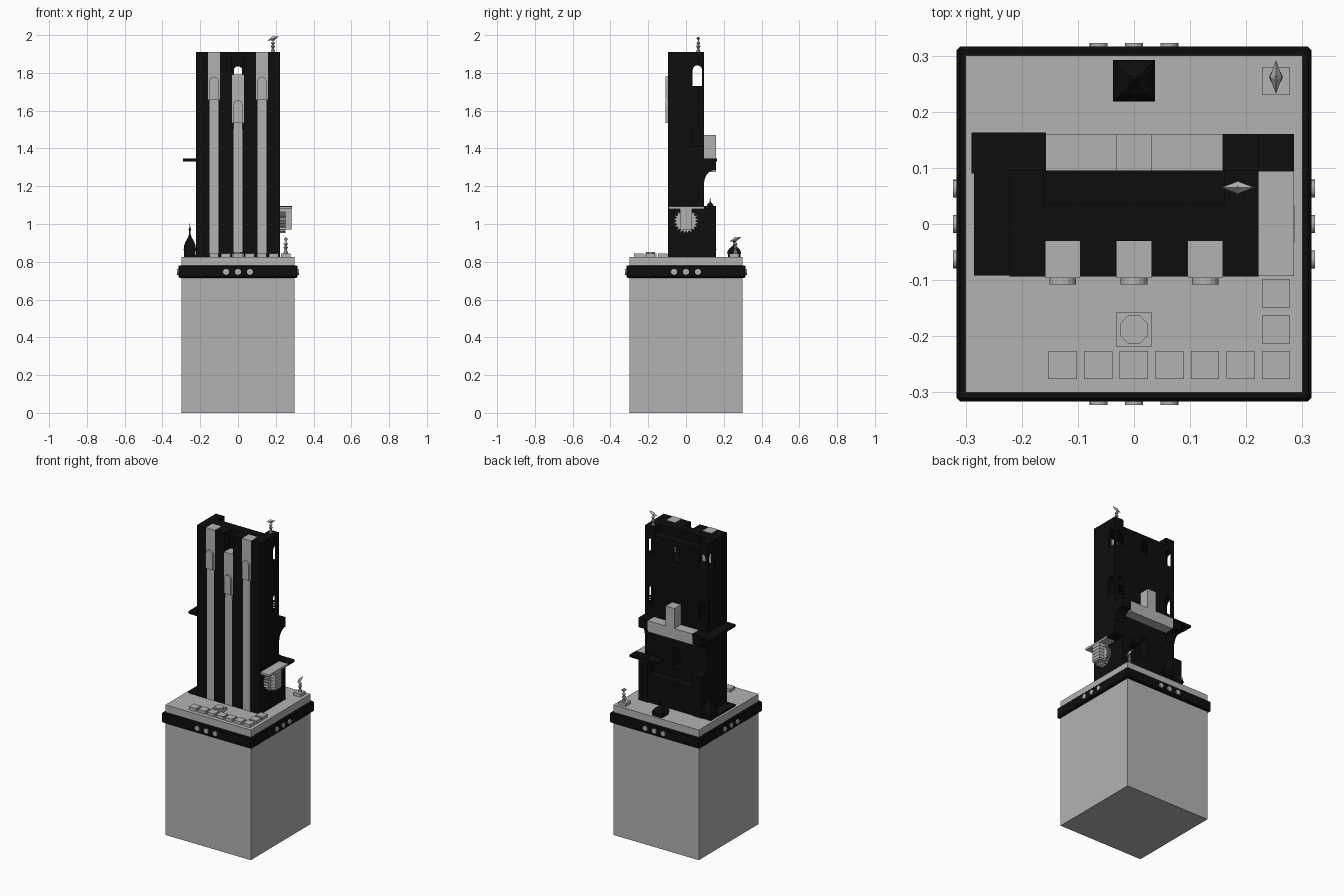
import bpy, bmesh, math
from mathutils import Matrix

cube = bpy.data.objects.get("Cube")
if cube:
    bpy.data.objects.remove(cube, do_unlink=True)


def material(name, v):
    m = bpy.data.materials.new(name)
    m.use_nodes = True
    m.diffuse_color = (v, v, v, 1)
    m.node_tree.nodes["Principled BSDF"].inputs["Base Color"].default_value = (v, v, v, 1)
    return m


GREY = material("stone grey", 0.45)
BLACK = material("near black", 0.004)


def finish(name, bm, mat):
    bmesh.ops.recalc_face_normals(bm, faces=bm.faces[:])
    me = bpy.data.meshes.new(name)
    bm.to_mesh(me)
    bm.free()
    me.materials.append(mat)
    ob = bpy.data.objects.new(name, me)
    bpy.context.collection.objects.link(ob)
    return ob


def box(name, x, y, z, mat):
    """Box from (min, max) ranges."""
    bm = bmesh.new()
    bmesh.ops.create_cube(bm, size=1)
    for v in bm.verts:
        v.co = [(a + b) / 2 + c * (b - a) for (a, b), c in zip((x, y, z), v.co)]
    return finish(name, bm, mat)


def prism(name, outline, lo, hi, axis, mat):
    """Extrude an outline along x (points y, z) or along y (points x, z)."""
    bm = bmesh.new()
    place = (lambda p, t: (t, p[0], p[1])) if axis == "x" else (lambda p, t: (p[0], t, p[1]))
    ends = [[bm.verts.new(place(p, t)) for p in outline] for t in (lo, hi)]
    for e in ends:
        bm.faces.new(e)
    n = len(outline)
    for i in range(n):
        j = (i + 1) % n
        bm.faces.new((ends[0][i], ends[0][j], ends[1][j], ends[1][i]))
    return finish(name, bm, mat)


def lathe(name, profile, x, y, z, mat, sides=8, turn=0.0):
    bm = bmesh.new()
    rings = [[bm.verts.new((x + r * math.cos(turn + k * math.tau / sides),
                            y + r * math.sin(turn + k * math.tau / sides), z + h))
              for k in range(sides)] for r, h in profile]
    for a, b in zip(rings, rings[1:]):
        for k in range(sides):
            j = (k + 1) % sides
            bm.faces.new((a[k], a[j], b[j], b[k]))
    bm.faces.new(rings[0])
    bm.faces.new(rings[-1])
    return finish(name, bm, mat)


def arch(c, half, bottom, top):
    """Round-headed outline."""
    spring = top - half
    return [(c - half, bottom), (c + half, bottom)] + [
        (c + half * math.cos(k * math.pi / 8), spring + half * math.sin(k * math.pi / 8)) for k in range(9)]


def cut(target, cutter):
    cutter.hide_render = True
    mod = target.modifiers.new("cut", "BOOLEAN")
    mod.operation = "DIFFERENCE"
    mod.solver = "EXACT"
    mod.object = cutter
    bpy.context.view_layer.objects.active = target
    bpy.ops.object.modifier_apply(modifier=mod.name)
    bpy.data.objects.remove(cutter, do_unlink=True)


# Plinth, band and deck
box("plinth", (-.3, .3), (-.3, .3), (0, .74), GREY)
band = box("band", (-.316, .316), (-.316, .316), (.715, .78), BLACK)
bevel = band.modifiers.new("bevel", "BEVEL")
bevel.width = .006
bevel.segments = 1
box("deck", (-.3, .3), (-.3, .3), (.77, .826), GREY)

# Round studs on all four sides of the band
for side in range(4):
    for off in (-.063, 0, .063):
        bm = bmesh.new()
        bmesh.ops.create_cone(bm, cap_ends=True, segments=20, radius1=.016, radius2=.016, depth=.02)
        spin = Matrix.Rotation(side * math.pi / 2, 4, "Z")
        bm.transform(spin @ Matrix.Translation((off, -.313, .747)) @ Matrix.Rotation(math.pi / 2, 4, "X"))
        finish("band_stud", bm, GREY)

# Tower with front notch, back notch, rooms and arched windows
tower = box("tower", (-.222, .222), (-.094, .095), (.82, 1.91), BLACK)
cut(tower, box("cutter", (-.031, .031), (-.2, -.03), (1.5, 2), BLACK))
cut(tower, box("cutter", (-.16, .16), (.035, .2), (1.86, 2), BLACK))
cut(tower, box("cutter", (-.2, .2), (-.03, .082), (1.72, 1.845), BLACK))
cut(tower, prism("cutter", arch(.06, .025, 1.73, 1.84), -.3, .3, "x", BLACK))
for x in (-.18, 0, .18):
    cut(tower, prism("cutter", arch(x, .022, 1.73, 1.835), .05, .2, "y", BLACK))
for s in (-1, 1):
    xs = sorted((s * .145, s * .208))
    cut(tower, box("cutter", xs, (.01, .082), (1.4, 1.54), BLACK))
    cut(tower, prism("cutter", arch(s * .178, .022, 1.41, 1.53), .05, .2, "y", BLACK))
    xs = sorted((s * .18, s * .3))
    cut(tower, prism("cutter", arch(.055, .022, 1.41, 1.53), xs[0], xs[1], "x", BLACK))
cut(tower, prism("cutter", arch(0, .026, 1.06, 1.19), -.031, .2, "y", BLACK))

# Grille below one back window
for k in range(4):
    box("grille_bar", (.156, .2), (.085, .093), (1.415 + k * .016, 1.422 + k * .016), BLACK)

# Front pilasters with sloping hoods
for x, top, hood in ((-.127, 1.91, 1.78), (0, 1.79, 1.655), (.127, 1.91, 1.78)):
    box("pilaster_head", (x - .031, x + .031), (-.096, -.03), (hood - .12, top + .001), GREY)
    box("pilaster_shaft", (x - .025, x + .025), (-.096, -.031), (.82, hood - .1), GREY)
    prism("pilaster_hood", arch(x, .024, hood - .12, hood), -.108, -.09, "y", GREY)

# Back balcony: grey beam, post and concave corbels
box("balcony_beam", (-.158, .158), (.09, .16), (1.275, 1.345), GREY)
box("balcony_post", (-.031, .031), (.09, .16), (1.34, 1.472), GREY)
curve = [(.16 - .062 * math.sin(a), 1.225 + .062 * math.cos(a))
         for a in (k * math.pi / 16 for k in range(9))]
for s in (-1, 1):
    lo, hi = sorted((s * .158, s * .222))
    prism("balcony_corbel", [(.09, 1.225), (.09, 1.347), (.16, 1.347)] + curve, lo, hi, "x", BLACK)

# Ledges on both sides
box("right_ledge", (-.285, -.215), (-.092, .095), (1.33, 1.344), BLACK)
box("right_ledge_back", (-.29, -.157), (.09, .163), (1.331, 1.346), BLACK)
box("left_ledge_back", (.09, .285), (.094, .16), (1.08, 1.095), BLACK)
box("left_canopy", (.215, .285), (-.093, .096), (1.08, 1.093), GREY)

# Toothed wheel and its hanger under the canopy
teeth = 20
outline = []
for k in range(teeth * 2):
    r = .064 if k % 2 else .054
    for d in (-.3, .3):
        a = (k + d) * math.pi / teeth
        outline.append((r * math.cos(a), 1.015 + r * math.sin(a)))
prism("toothed_wheel", outline, .215, .252, "x", GREY)
box("wheel_hanger", (.22, .284), (-.031, .031), (.97, 1.085), GREY)
for k in range(5):
    box("hanger_rib", (.25, .286), (-.033, .033), (.98 + k * .02, .986 + k * .02), GREY)

# Low back porch, side piers and step
box("porch", (-.157, .157), (.09, .155), (.82, 1.0), BLACK)
for s in (-1, 1):
    lo, hi = sorted((s * .157, s * .222))
    box("back_pier", (lo, hi), (.09, .16), (.82, 1.085), BLACK)
box("side_step", (-.285, -.22), (-.092, .095), (.82, .836), BLACK)

# Ogee domes with finials
ogee = [(1, 0), (1, .35), (1.1, .6), (1, .95), (.7, 1.3), (.3, 1.6), (.12, 1.9),
        (.12, 2.1), (.25, 2.2), (.1, 2.35), (.02, 2.7)]
q = math.pi / 4
w = .037 * math.sqrt(2)
lathe("deck_dome", [(r * w / 1.1, h * .036) for r, h in ogee], 0, .255, .825, BLACK, 4, q)
lathe("corner_dome", [(r * .042, h * .066) for r, h in ogee], -.255, .128, .825, BLACK, 4, q)
lathe("pier_finial", [(r * .022, h * .02) for r, h in ogee], .19, .128, 1.083, BLACK, 4, q)


# Wind vanes: turned post and a thin pointed blade
def vane(x, y, z, height, turn):
    post = [(.13, 0), (.06, .25), (.13, .35), (.05, .45), (.12, .55), (.03, .65), (.03, .9)]
    lathe("vane_post", [(r * height, h * height) for r, h in post], x, y, z, GREY)
    bm = bmesh.new()
    bmesh.ops.create_uvsphere(bm, u_segments=4, v_segments=2, radius=1)
    bm.transform(Matrix.Translation((x, y, z + height * .8)) @ Matrix.Rotation(turn, 4, "Z")
                 @ Matrix.Rotation(-.35, 4, "Y") @ Matrix.Diagonal((.032, .011, .012, 1)))
    finish("vane_blade", bm, GREY)


vane(.185, .065, 1.908, .092, 0)
vane(.253, .262, .843, .095, math.pi / 2)


# Deck blocks
def block(x, y, half, h):
    box("deck_block", (x - half, x + half), (y - half, y + half), (.82, .825 + h), GREY)


for k in range(7):
    block(-.127 + k * .0633, -.251, .025, .02)
for y in (-.188, -.124, .255):
    block(.253, y, .025, .02)
block(0, -.188, .031, .02)
lathe("block_cap", [(.027, 0), (.027, .01)], 0, -.188, .843, GREY, 8, math.pi / 8)
